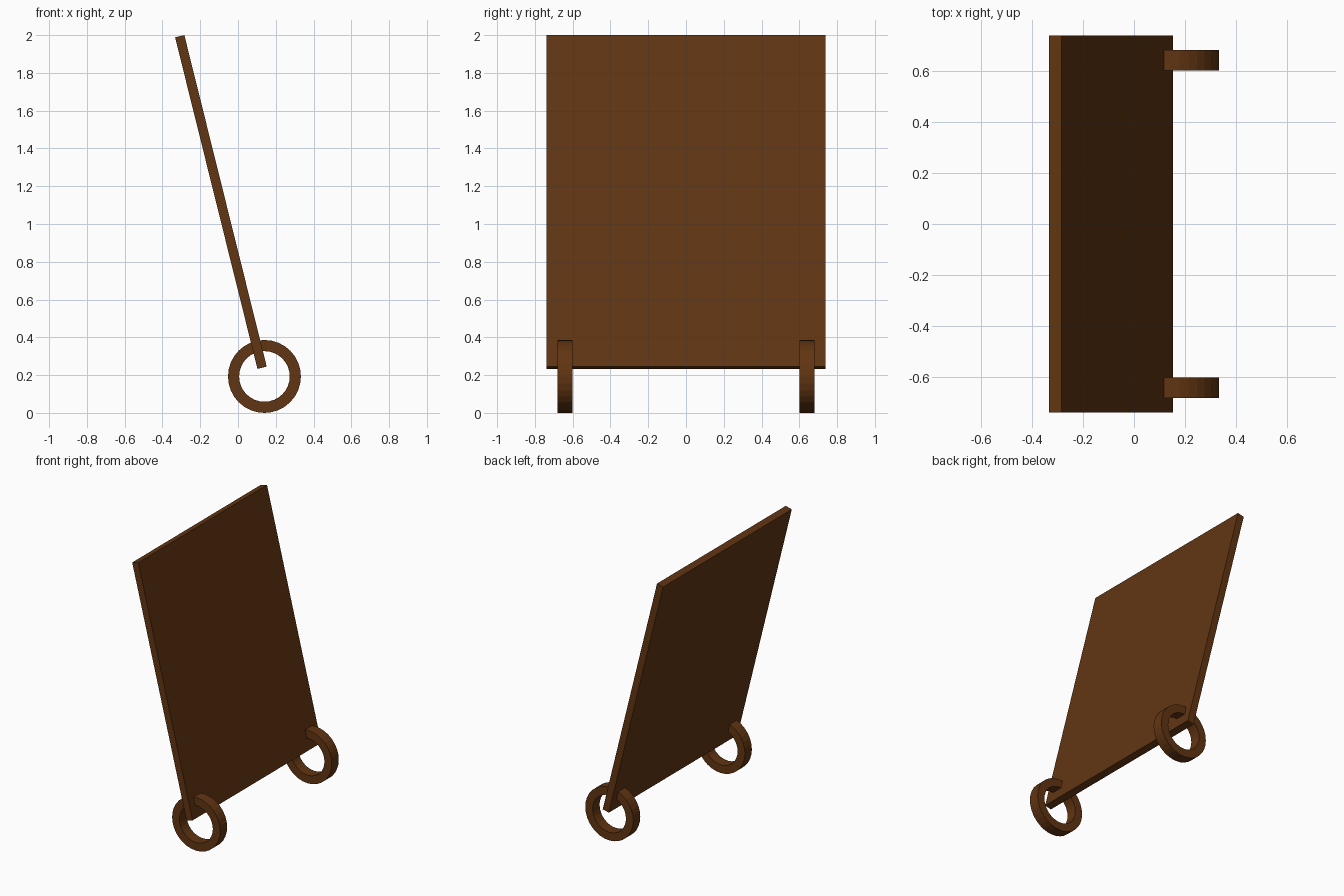
import bpy, bmesh
from math import sin, cos, pi

if "Cube" in bpy.data.objects:
    bpy.data.objects.remove(bpy.data.objects["Cube"])

wood = bpy.data.materials.new("dark_wood")
wood.diffuse_color = (0.12, 0.035, 0.006, 1)
wood.use_nodes = True
wood.node_tree.nodes["Principled BSDF"].inputs["Base Color"].default_value = wood.diffuse_color


def extrude_y(name, faces, y0, y1):
    """Extrude flat XZ polygons along Y into a solid object."""
    bm = bmesh.new()
    for pts in faces:
        bm.faces.new([bm.verts.new((x, y0, z)) for x, z in pts])
    bmesh.ops.remove_doubles(bm, verts=bm.verts, dist=1e-5)
    res = bmesh.ops.extrude_face_region(bm, geom=bm.faces[:], use_keep_orig=True)
    moved = [v for v in res["geom"] if isinstance(v, bmesh.types.BMVert)]
    bmesh.ops.translate(bm, verts=moved, vec=(0, y1 - y0, 0))
    bmesh.ops.recalc_face_normals(bm, faces=bm.faces[:])
    mesh = bpy.data.meshes.new(name)
    bm.to_mesh(mesh)
    bm.free()
    mesh.materials.append(wood)
    obj = bpy.data.objects.new(name, mesh)
    bpy.context.collection.objects.link(obj)
    return obj


# leaning board
extrude_y("back_panel",
          [[(0.103, 0.233), (0.152, 0.245), (-0.284, 2.0), (-0.333, 1.988)]],
          -0.738, 0.738)

# ring feet near both ends of the bottom edge
CX, CZ, R_OUT, R_IN, N = 0.14, 0.193, 0.193, 0.134, 32


def ring_point(r, i):
    a = 2 * pi * i / N
    return CX + r * cos(a), CZ + r * sin(a)


sectors = [[ring_point(R_OUT, i), ring_point(R_OUT, i + 1),
            ring_point(R_IN, i + 1), ring_point(R_IN, i)] for i in range(N)]
for name, side in (("front_ring", -1), ("rear_ring", 1)):
    extrude_y(name, sectors, side * 0.60, side * 0.68)
